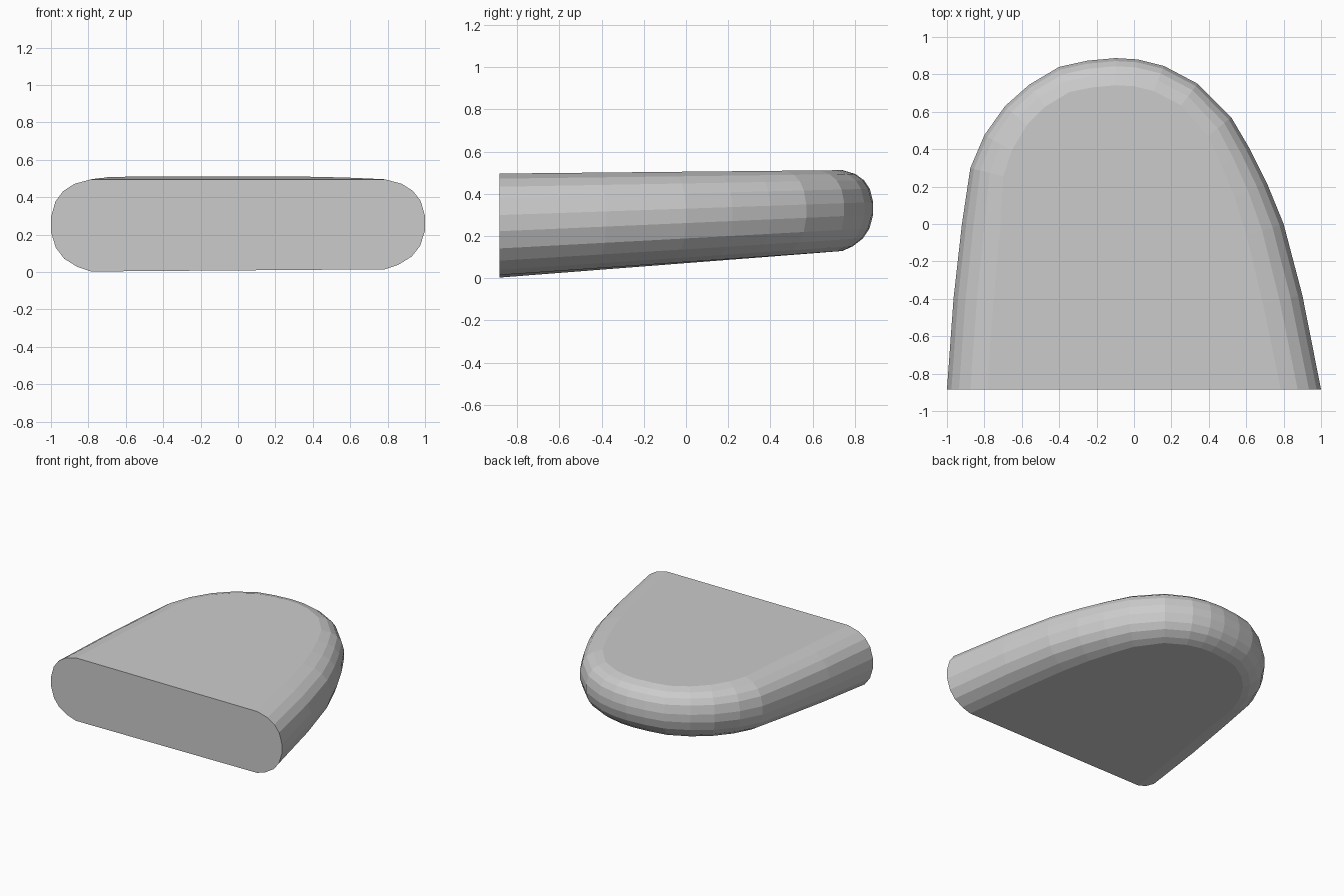
import bpy, bmesh
from mathutils import Vector

if "Cube" in bpy.data.objects:
    bpy.data.objects.remove(bpy.data.objects["Cube"])

FRONT = -0.885

# Widest outline seen from above, running from front left round the back to front right
OUTLINE = [(-1, FRONT), (-.965, -.4), (-.92, 0), (-.875, .3), (-.8, .475), (-.69, .63),
           (-.56, .745), (-.4, .84), (-.25, .873), (-.1, .887), (.02, .88), (.16, .845),
           (.34, .75), (.52, .57), (.62, .4), (.71, .22), (.8, 0), (.9, -.38), (1, FRONT)]

# Rounded rim: (height fraction, inset fraction) from underside to top
RIM = [(0, 1), (.05, .66), (.14, .33), (.26, .12), (.43, 0), (.59, 0),
       (.76, .11), (.87, .3), (.95, .58), (1, 1)]


def underside(x, y):
    return max(0, .009 + .008 * x * (.5 - .5 * y) + .074 * (y - FRONT))


def topside(x, y):
    return .496 + .010 * (y - FRONT)


def inward(i):
    # Direction pointing into the slab; the two cut ends slide along the front plane
    if i == 0:
        return Vector((1, 0))
    if i == len(OUTLINE) - 1:
        return Vector((-1, 0))
    d = (Vector(OUTLINE[i + 1]) - Vector(OUTLINE[i - 1])).normalized()
    return Vector((d.y, -d.x))


bm = bmesh.new()
rings = []
for t, f in RIM:
    ring = []
    for i, (x, y) in enumerate(OUTLINE):
        width = .215 - .07 * max(0, min(1, (y + .1) / .85))
        p = Vector((x, y)) + inward(i) * width * f
        lo, hi = underside(p.x, p.y), topside(p.x, p.y)
        ring.append(bm.verts.new((p.x, p.y, lo + (hi - lo) * t)))
    rings.append(ring)

# Curved rim
for a, b in zip(rings, rings[1:]):
    for i in range(len(a) - 1):
        bm.faces.new((a[i], b[i], b[i + 1], a[i + 1]))

# Underside, top and flat front cut
bm.faces.new(rings[0])
bm.faces.new(rings[-1][::-1])
bm.faces.new([r[0] for r in rings] + [r[-1] for r in reversed(rings)])
bmesh.ops.recalc_face_normals(bm, faces=bm.faces[:])

mesh = bpy.data.meshes.new("rounded_slab")
bm.to_mesh(mesh)
bm.free()
slab = bpy.data.objects.new("rounded_slab", mesh)
bpy.context.collection.objects.link(slab)
